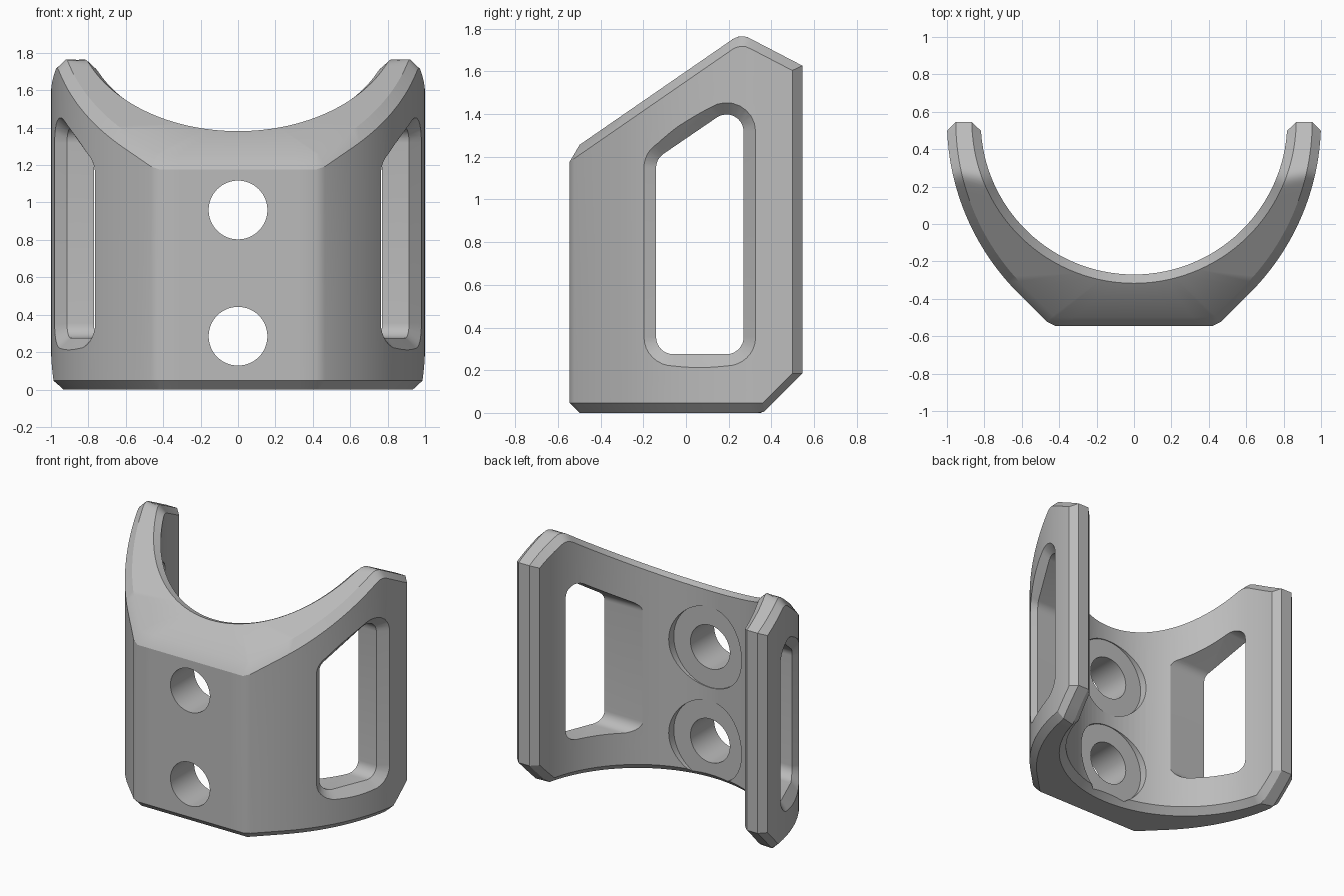
import bpy, bmesh, math

cube = bpy.data.objects.get("Cube")
if cube:
    bpy.data.objects.remove(cube, do_unlink=True)

CY = 0.55                 # y of both arc centres
R_IN, R_OUT = 0.82, 1.3   # inner and outer arc radii
X_OUT = -0.3              # x of the outer arc centre
C = 0.047                 # chamfer width
FRONT, BACK = -0.545, 0.545


def make_object(name, bm):
    bmesh.ops.remove_doubles(bm, verts=bm.verts, dist=1e-4)
    bmesh.ops.recalc_face_normals(bm, faces=bm.faces)
    mesh = bpy.data.meshes.new(name)
    bm.to_mesh(mesh)
    bm.free()
    obj = bpy.data.objects.new(name, mesh)
    bpy.context.collection.objects.link(obj)
    return obj


def loft(name, rings):
    """Skin closed rings of equal length and cap both ends."""
    bm = bmesh.new()
    rows = [[bm.verts.new(p) for p in ring] for ring in rings]
    n = len(rows[0])
    for a, b in zip(rows, rows[1:]):
        for i in range(n):
            j = (i + 1) % n
            bm.faces.new((a[i], a[j], b[j], b[i]))
    bm.faces.new(rows[0])
    bm.faces.new(rows[-1])
    return make_object(name, bm)


def outer_x(y):
    return X_OUT + math.sqrt(R_OUT ** 2 - (y - CY) ** 2)


def top_z(y):
    rise, fall = 1.255 + 0.69 * (y + 0.5), 1.64 - 0.52 * (y - 0.52)
    k = 0.05
    return min(rise, fall) - max(0, k - abs(rise - fall)) ** 2 / (4 * k)


def bottom_z(y):
    return max(0.0, y - 0.36)


def outer_arc(angle):
    n = (math.cos(angle), math.sin(angle))
    return (X_OUT + R_OUT * n[0], CY + R_OUT * n[1]), n


def inner_arc(angle):
    n = (-math.sin(angle), math.cos(angle))
    return (-R_IN * n[0], CY - R_IN * n[1]), n


def column(outer, inner):
    """Chamfered vertical section through the wall."""
    pts = []
    for (p, n), flip in ((outer, False), (inner, True)):
        qx, qy = p[0] - n[0] * C, p[1] - n[1] * C
        half = [(qx, qy, bottom_z(qy)),
                (p[0], p[1], bottom_z(p[1]) + C),
                (p[0], p[1], top_z(p[1]) - C),
                (qx, qy, top_z(qy))]
        pts += half[::-1] if flip else half
    return pts


# Brace wall: flat front, angled shoulders, then curved sides
diag = math.sqrt(0.5)
SIDE_Y = 0.2
outer_pts = [((0.42 * i / 4, FRONT), (0, -1)) for i in range(5)]
outer_pts.append(((0.465, -0.523), (diag, -diag)))
start, end = -math.pi / 4, math.asin((SIDE_Y - CY) / R_OUT)
outer_pts += [outer_arc(start + (end - start) * i / 16) for i in range(17)]
last = math.acos((CY - SIDE_Y) / R_IN)
count = len(outer_pts) - 1
columns = [column(o, inner_arc(last * i / count)) for i, o in enumerate(outer_pts)]

for y in (0.22, 0.24, 0.26, 0.28, 0.3, 0.33, 0.36, 0.4, 0.45, BACK - C):
    columns.append(column(outer_arc(math.asin((y - CY) / R_OUT)),
                          inner_arc(math.acos((CY - y) / R_IN))))

# Narrow end face
xo, xi = outer_x(BACK) - C, R_IN + C
low, high = bottom_z(BACK), top_z(BACK)
columns.append([(xo, BACK, z) for z in (low, low, high, high)] +
               [(xi, BACK, z) for z in (high, high, low, low)])

mirrored = [[(-x, y, z) for x, y, z in col] for col in columns[:0:-1]]
brace = loft("curved_brace", mirrored + columns)


# Side windows: rounded outline, flared at the outer surface
def rounded_outline(corners, radius, grow, steps=8):
    pts = []
    n = len(corners)
    for i, p in enumerate(corners):
        prev, nxt = corners[i - 1], corners[(i + 1) % n]
        a1 = math.atan2(p[1] - prev[1], p[0] - prev[0]) - math.pi / 2
        a2 = math.atan2(nxt[1] - p[1], nxt[0] - p[0]) - math.pi / 2
        turn = (a2 - a1) % math.tau
        k = radius / (1 + math.cos(turn))
        cy = p[0] - (math.cos(a1) + math.cos(a2)) * k
        cz = p[1] - (math.sin(a1) + math.sin(a2)) * k
        for s in range(steps + 1):
            a = a1 + turn * s / steps
            pts.append((cy + (radius + grow) * math.cos(a),
                        cz + (radius + grow) * math.sin(a)))
    return pts


corners = [(-0.14, 0.275), (0.27, 0.275), (0.27, 1.47), (-0.14, 1.19)]
FLARE = 0.055
small = rounded_outline(corners, 0.08, 0)
large = rounded_outline(corners, 0.08, 2 * FLARE)
cutters = []
for side, label in ((1, "left"), (-1, "right")):
    rings = [[(side * 0.25, y, z) for y, z in small],
             [(side * (outer_x(y) - FLARE), y, z) for y, z in small],
             [(side * (outer_x(y) + FLARE), y, z) for y, z in large],
             [(side * 1.3, y, z) for y, z in large]]
    cutters.append(loft(label + "_window_cutter", rings))


# Bolt holes with flat seats on the inside
def cylinder(name, radius, y0, y1, z, sides=64):
    rings = [[(radius * math.cos(math.tau * i / sides), y,
               z + radius * math.sin(math.tau * i / sides)) for i in range(sides)]
             for y in (y0, y1)]
    return loft(name, rings)


for z, label in ((0.285, "lower"), (0.96, "upper")):
    cutters.append(cylinder(label + "_seat_cutter", 0.29, -0.275, 0.1, z))
    cutters.append(cylinder(label + "_hole_cutter", 0.157, -0.9, 0.2, z))

bpy.ops.object.select_all(action='DESELECT')
bpy.context.view_layer.objects.active = brace
brace.select_set(True)
for cutter in cutters:
    cutter.hide_render = True
    mod = brace.modifiers.new(cutter.name, 'BOOLEAN')
    mod.operation = 'DIFFERENCE'
    mod.solver = 'EXACT'
    mod.object = cutter
    bpy.ops.object.modifier_apply(modifier=mod.name)
    bpy.data.objects.remove(cutter, do_unlink=True)

# Plain grey finish
grey = bpy.data.materials.new("plain_grey")
grey.use_nodes = True
colour = (0.5, 0.5, 0.5, 1.0)
grey.diffuse_color = colour
grey.node_tree.nodes["Principled BSDF"].inputs["Base Color"].default_value = colour
brace.data.materials.clear()
brace.data.materials.append(grey)
for poly in brace.data.polygons:
    poly.material_index = 0

bpy.ops.object.shade_smooth_by_angle(angle=math.radians(30))
